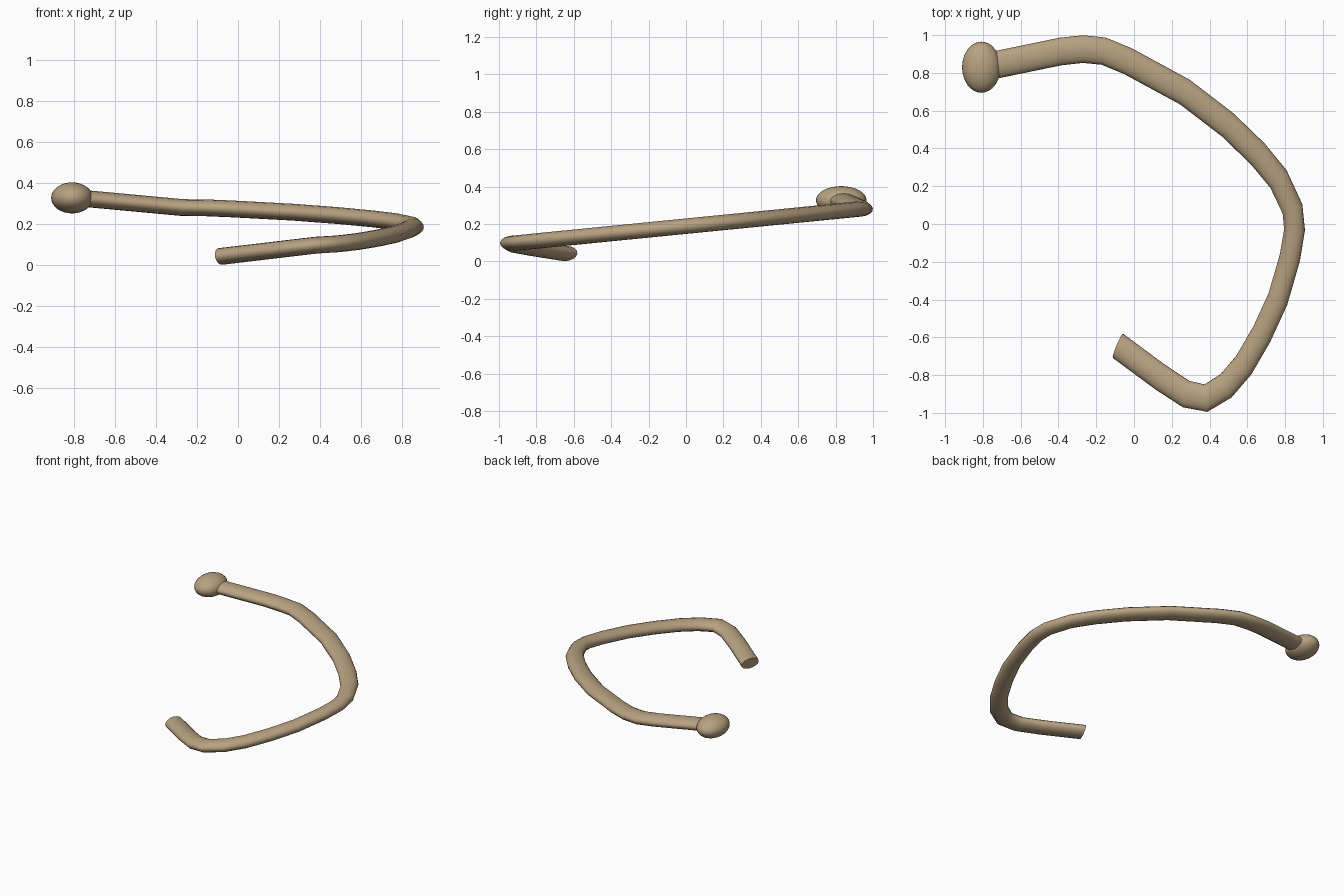
import bpy

if "Cube" in bpy.data.objects:
    bpy.data.objects.remove(bpy.data.objects["Cube"])

# Everything is round in a unit space, then squashed by one shared scale
SQUASH = (0.0555, 0.0735, 0.041)

mat = bpy.data.materials.new("tan")
mat.diffuse_color = (0.48, 0.36, 0.22, 1)
mat.use_nodes = True
mat.node_tree.nodes["Principled BSDF"].inputs["Base Color"].default_value = mat.diffuse_color

# Centre line of the bent rod, seen from above (x, y)
PATH = [(-.085, -.645), (.138, -.81), (.275, -.9), (.381, -.922), (.487, -.857),
        (.582, -.746), (.677, -.582), (.762, -.397), (.826, -.175), (.85, -.03),
        (.839, .08), (.765, .238), (.656, .37), (.497, .524), (.27, .698),
        (-.032, .862), (-.16, .915), (-.27, .926), (-.39, .913), (-.71, .847),
        (-.8, .83)]


def height(i, x, y):
    """The rod climbs steadily from the open end to the knob."""
    if i < 3:
        return .042 + (x + .085) / .466 * .055
    if i > 17:
        return .28 + (-.27 - x) / .54 * .05
    return .097 + (y + .922) / 1.848 * .183


def finish(obj, name):
    obj.name = name
    obj.data.materials.clear()
    obj.data.materials.append(mat)
    bpy.ops.object.select_all(action='DESELECT')
    obj.select_set(True)
    bpy.context.view_layer.objects.active = obj
    bpy.ops.object.convert(target='MESH')
    bpy.ops.object.shade_smooth_by_angle(angle=0.9)


# Bent rod
curve = bpy.data.curves.new("bent_rod", 'CURVE')
curve.dimensions = '3D'
curve.bevel_depth = 1.0
curve.bevel_resolution = 6
curve.use_fill_caps = True
spline = curve.splines.new('POLY')
spline.points.add(len(PATH) - 1)
for i, (x, y) in enumerate(PATH):
    p = (x, y, height(i, x, y))
    spline.points[i].co = [c / s for c, s in zip(p, SQUASH)] + [1]
rod = bpy.data.objects.new("bent_rod", curve)
rod.scale = SQUASH
bpy.context.collection.objects.link(rod)
finish(rod, "bent_rod")

# End knob
bpy.ops.mesh.primitive_uv_sphere_add(segments=32, ring_count=16, radius=1.84,
                                     location=(-.808, .83, .327))
knob = bpy.context.object
knob.scale = SQUASH
finish(knob, "end_knob")
